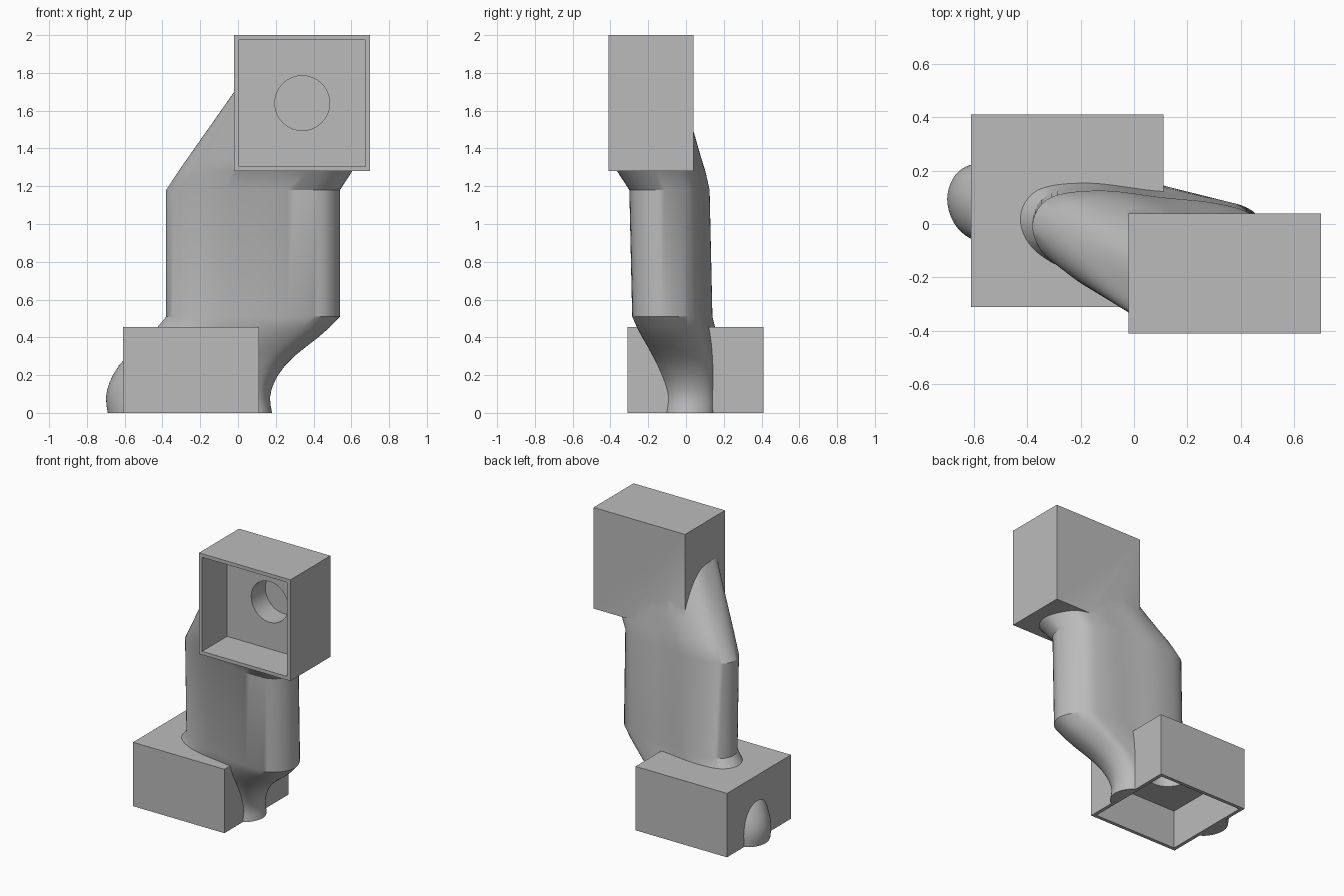
import bpy
import bmesh
from mathutils import Vector, Matrix

old = bpy.data.objects.get("Cube")
if old:
    bpy.data.objects.remove(old, do_unlink=True)

grey = bpy.data.materials.new("plain_grey")
grey.use_nodes = True
grey.diffuse_color = (0.5, 0.5, 0.5, 1)
grey.node_tree.nodes["Principled BSDF"].inputs["Base Color"].default_value = (0.5, 0.5, 0.5, 1)


def make(name, bm):
    bmesh.ops.recalc_face_normals(bm, faces=bm.faces[:])
    mesh = bpy.data.meshes.new(name)
    bm.to_mesh(mesh)
    bm.free()
    mesh.materials.append(grey)
    obj = bpy.data.objects.new(name, mesh)
    bpy.context.collection.objects.link(obj)
    return obj


def box(name, lo, hi):
    lo, hi = Vector(lo), Vector(hi)
    bm = bmesh.new()
    bmesh.ops.create_cube(bm, size=1, matrix=Matrix.Translation((lo + hi) / 2)
                          @ Matrix.Diagonal((*(hi - lo), 1)))
    return make(name, bm)


def rod(name, center, radius, depth, axis):
    turn = Matrix.Rotation(1.570796, 4, "X") if axis == "y" else Matrix()
    bm = bmesh.new()
    bmesh.ops.create_cone(bm, cap_ends=True, segments=64, radius1=radius, radius2=radius,
                          depth=depth, matrix=Matrix.Translation(center) @ turn)
    return make(name, bm)


def smooth_loop(points, steps=6):
    """Closed smooth curve through a few section points."""
    p = [Vector(q) for q in points]
    n = len(p)
    out = []
    for i in range(n):
        a, b, c, d = p[i - 1], p[i], p[(i + 1) % n], p[(i + 2) % n]
        for k in range(steps):
            t = k / steps
            out.append(0.5 * (2 * b + (c - a) * t + (2 * a - 5 * b + 4 * c - d) * t * t
                              + (3 * b - a - 3 * c + d) * t ** 3))
    return out


def blend(a, b, t):
    return [u.lerp(v, t) if 0 <= t <= 1 else u + (v - u) * t for u, v in zip(a, b)]


# Duct cross-sections: middle, foot and head
middle = smooth_loop([(-.38, 0), (-.33, -.12), (-.17, -.215), (.05, -.265), (.3, -.3), (.47, -.27),
                      (.54, -.14), (.46, .02), (.32, .075), (.1, .1), (-.12, .125), (-.31, .1)])
foot = smooth_loop([(-.69, .09), (-.64, -.03), (-.5, -.09), (-.25, -.11), (0, -.12), (.13, -.09),
                    (.18, .02), (.13, .13), (0, .165), (-.25, .2), (-.5, .23), (-.64, .2)])
head = smooth_loop([(-.02, -.25), (0, -.34), (.1, -.385), (.25, -.395), (.45, -.395), (.6, -.37),
                    (.67, -.26), (.62, -.12), (.5, -.04), (.3, -.01), (.12, -.03), (0, -.12)])
waist = [p + Vector((0, .015)) for p in middle]
neck = [Vector((p.x + .065, p.y * 1.1 - .035)) for p in middle]

# Stack of rings from the floor up
rings = [(z, blend(waist, foot, t)) for z, t in
         [(0, 1), (.04, 1.02), (.08, 1.03), (.12, 1.01), (.16, .97), (.2, .91), (.25, .81),
          (.3, .67), (.35, .5), (.4, .32), (.45, .16), (.51, 0)]]
rings += [(1.18, middle), (1.28, neck)]
rings += [(1.28 + .42 * k / 6, blend(neck, head, k / 6)) for k in range(1, 7)]

bm = bmesh.new()
loops = [[bm.verts.new((p.x, p.y, z)) for p in ring] for z, ring in rings]
for low, high in zip(loops, loops[1:]):
    for i in range(len(low)):
        j = (i + 1) % len(low)
        bm.faces.new((low[i], low[j], high[j], high[i]))
bm.faces.new(loops[0][::-1])
bm.faces.new(loops[-1])
duct = make("duct_with_boxes", bm)

# Boxes to merge, then hollows and round sockets to cut
steps = [
    ("UNION", box("lower_box", (-.61, -.31, 0), (.11, .41, .455))),
    ("UNION", box("upper_box", (-.02, -.41, 1.28), (.70, .04, 2))),
    ("DIFFERENCE", box("lower_hollow", (-.585, -.285, -.1), (.085, .385, .28))),
    ("DIFFERENCE", box("upper_hollow", (.005, -.6, 1.305), (.675, -.13, 1.975))),
    ("DIFFERENCE", rod("lower_socket", (-.25, .05, .34), .145, .2, "z")),
    ("DIFFERENCE", rod("upper_socket", (.34, -.07, 1.64), .145, .2, "y")),
]
bpy.ops.object.select_all(action="DESELECT")
bpy.context.view_layer.objects.active = duct
duct.select_set(True)
for operation, helper in steps:
    helper.hide_render = True
    mod = duct.modifiers.new(helper.name, "BOOLEAN")
    mod.operation = operation
    mod.solver = "EXACT"
    mod.object = helper
    bpy.ops.object.modifier_apply(modifier=mod.name)
    bpy.data.objects.remove(helper, do_unlink=True)
bpy.ops.object.shade_smooth_by_angle(angle=.5)
